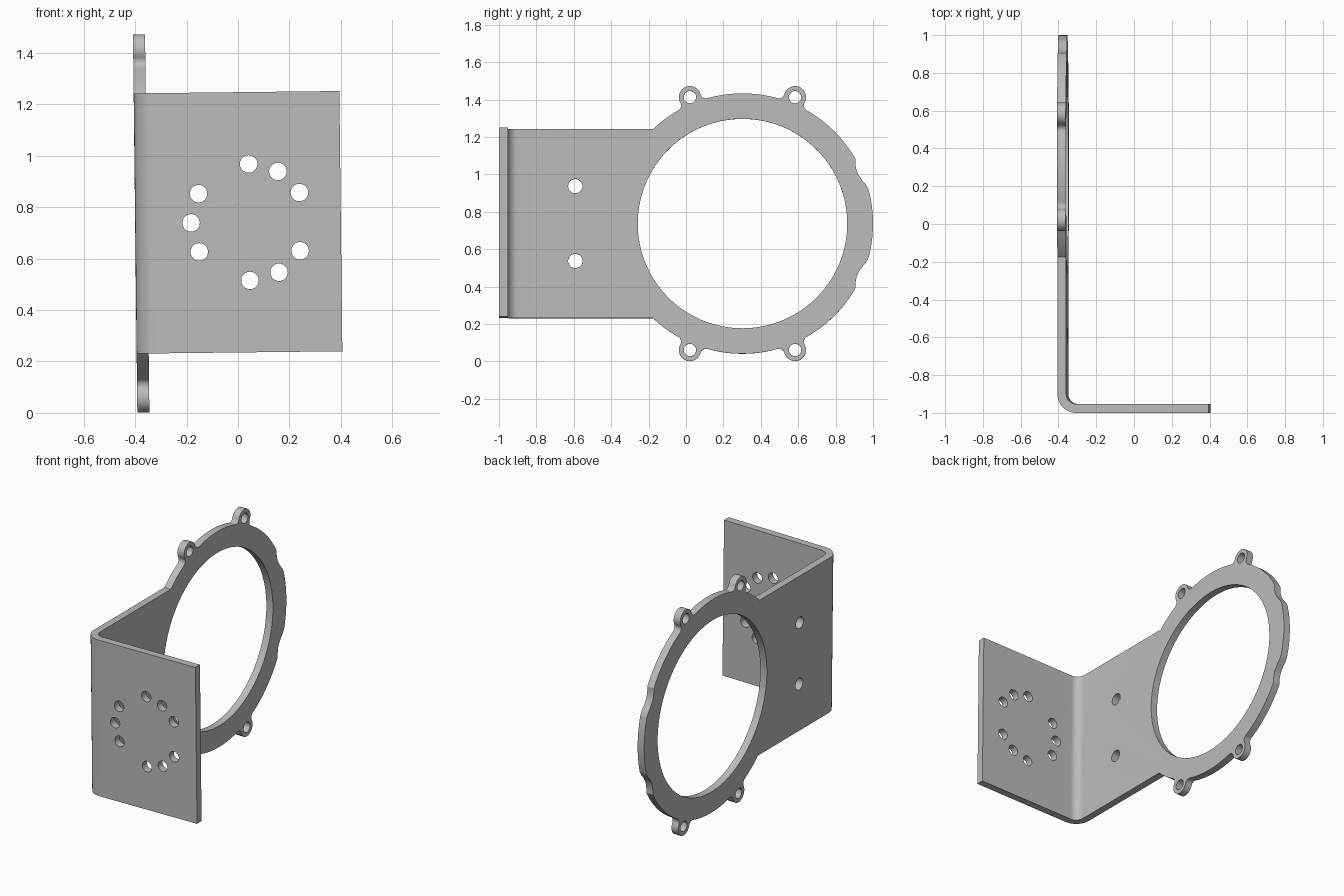
import bpy
import bmesh
from math import acos, atan2, cos, hypot, pi, radians, sin
from mathutils import Matrix, Vector

cube = bpy.data.objects.get("Cube")
if cube:
    bpy.data.objects.remove(cube)

# Main dimensions
OUT_X, IN_X = -0.40, -0.353          # faces of the side plate
FRONT, BEND_Y, RIGHT = -1.0, -0.90, 0.40
THICK = IN_X - OUT_X
MID_Z, HALF_H = 0.741, 0.506
RING = Vector((0.302, MID_Z))
RING_R, BORE_R = 0.696, 0.56
LUG_DY, LUG_DZ, LUG_R, FILLET = 0.281, 0.676, 0.059, 0.03
TILT = -0.0115


def polar(centre, radius, angle):
    return Vector((centre[0] + radius * cos(angle), centre[1] + radius * sin(angle)))


def arc(centre, radius, start, end, steps):
    return [polar(centre, radius, start + (end - start) * i / steps)
            for i in range(steps + 1)]


def direction(a, b):
    return atan2(b[1] - a[1], b[0] - a[0])


def arc_between(centre, radius, a, b, steps, ccw):
    """Arc from the direction of point a to the direction of point b."""
    start, end = direction(centre, a), direction(centre, b)
    if ccw and end < start:
        end += 2 * pi
    if not ccw and end > start:
        end -= 2 * pi
    return arc(centre, radius, start, end, steps)


def open_prism(bm, points, place, low, high):
    """Extrude an outline, leaving the wall on its closing edge open."""
    a = [bm.verts.new(place(p, low)) for p in points]
    b = [bm.verts.new(place(p, high)) for p in points]
    bm.faces.new(a)
    bm.faces.new(b[::-1])
    for i in range(len(points) - 1):
        bm.faces.new((a[i], a[i + 1], b[i + 1], b[i]))


def lug_outline():
    """Upper rear lug with fillets that blend it into the ring."""
    lug = RING + Vector((LUG_DY, LUG_DZ))
    d, d1, d2 = hypot(LUG_DY, LUG_DZ), RING_R + FILLET, LUG_R + FILLET
    mid = direction(RING, lug)
    spread = acos((d * d + d1 * d1 - d2 * d2) / (2 * d * d1))
    f1, f2 = polar(RING, d1, mid - spread), polar(RING, d1, mid + spread)
    points = arc_between(f1, FILLET, RING, lug, 8, False)
    points += arc_between(lug, LUG_R, f1, f2, 24, True)[1:-1]
    points += arc_between(f2, FILLET, lug, RING, 8, False)
    return points, mid - spread, mid + spread


# Upper half of the ring outline, from the rear round to the plate corner
NOTCH = [(15.3, 0.698), (17.8, 0.691), (19.8, 0.681), (21.7, 0.675),
         (23.5, 0.672), (25, 0.673), (27, 0.679), (28.5, 0.687), (29.8, 0.696)]
lug, lug_start, lug_end = lug_outline()
corner = pi - acos((RING_R ** 2 - HALF_H ** 2) ** 0.5 / RING_R)
mirrored_start, mirrored_end = pi - lug_end, pi - lug_start
half = arc(RING, RING_R + 0.002, 0, radians(15), 10)
half += [polar(RING, r, radians(a)) for a, r in NOTCH]
half += arc(RING, RING_R, radians(31), lug_start, 20)[:-1] + lug
half += arc(RING, RING_R, lug_end, mirrored_start, 16)[1:-1]
half += [Vector((2 * RING.x - p.x, p.y)) for p in reversed(lug)]
half += arc(RING, RING_R, mirrored_end, corner, 12)[1:]
half.append(Vector((BEND_Y, MID_Z + HALF_H)))
lower = [Vector((p.x, 2 * MID_Z - p.y)) for p in reversed(half[1:])]

# Side plate with ring, and the bent front flange, welded at the bend
bm = bmesh.new()
open_prism(bm, lower + half, lambda p, x: (x, p.x, p.y), OUT_X, IN_X)
bend = (OUT_X + 0.1, BEND_Y)
profile = arc(bend, 0.1 - THICK, pi, 1.5 * pi, 10)
profile += [Vector((RIGHT, FRONT + THICK)), Vector((RIGHT, FRONT))]
profile += arc(bend, 0.1, 1.5 * pi, pi, 10)
open_prism(bm, profile, lambda p, z: (p.x, p.y, z), MID_Z - HALF_H, MID_Z + HALF_H)
bmesh.ops.remove_doubles(bm, verts=bm.verts, dist=0.0005)
bmesh.ops.recalc_face_normals(bm, faces=bm.faces)
mesh = bpy.data.meshes.new("bent_bracket")
bm.to_mesh(mesh)
bm.free()
bracket = bpy.data.objects.new("bent_bracket", mesh)
bpy.context.collection.objects.link(bracket)

# Cutters for the bore and every screw hole
bm = bmesh.new()


def drill(location, radius, axis, segments=32):
    turn = Matrix.Rotation(pi / 2, 4, "Y" if axis == "X" else "X")
    bmesh.ops.create_cone(bm, cap_ends=True, segments=segments, radius1=radius,
                          radius2=radius, depth=0.2,
                          matrix=Matrix.Translation(location) @ turn)


drill((OUT_X, RING.x, MID_Z), BORE_R, "X", 128)
for sy in (-1, 1):
    for sz in (-1, 1):
        drill((OUT_X, RING.x + sy * LUG_DY, MID_Z + sz * LUG_DZ), 0.033, "X")
for sz in (-1, 1):
    drill((OUT_X, -0.592, MID_Z + sz * 0.2), 0.038, "X")
for angle in range(0, 360, 30):
    if angle % 120:
        p = polar((0.044, MID_Z), 0.2265, radians(angle + 0))
        drill((p.x, FRONT, p.y), 0.034, "Y")
    elif angle == 0:
        continue
bmesh.ops.recalc_face_normals(bm, faces=bm.faces)
cut_mesh = bpy.data.meshes.new("hole_cutters")
bm.to_mesh(cut_mesh)
bm.free()
cutters = bpy.data.objects.new("hole_cutters", cut_mesh)
cutters.hide_render = True
bpy.context.collection.objects.link(cutters)

bpy.ops.object.select_all(action="DESELECT")
bpy.context.view_layer.objects.active = bracket
bracket.select_set(True)
mod = bracket.modifiers.new("holes", "BOOLEAN")
mod.operation = "DIFFERENCE"
mod.solver = "EXACT"
mod.object = cutters
bpy.ops.object.modifier_apply(modifier=mod.name)
bpy.data.objects.remove(cutters)

# The bracket leans very slightly to its right
pivot = Matrix.Translation((0, 0, MID_Z))
bracket.data.transform(pivot @ Matrix.Rotation(TILT, 4, "Y") @ pivot.inverted())

# Plain grey metal
grey = bpy.data.materials.new("plain_grey")
grey.use_nodes = True
colour = (0.5, 0.5, 0.5, 1)
grey.diffuse_color = colour
grey.node_tree.nodes["Principled BSDF"].inputs["Base Color"].default_value = colour
bracket.data.materials.clear()
bracket.data.materials.append(grey)
bpy.ops.object.shade_smooth_by_angle(angle=radians(30))
